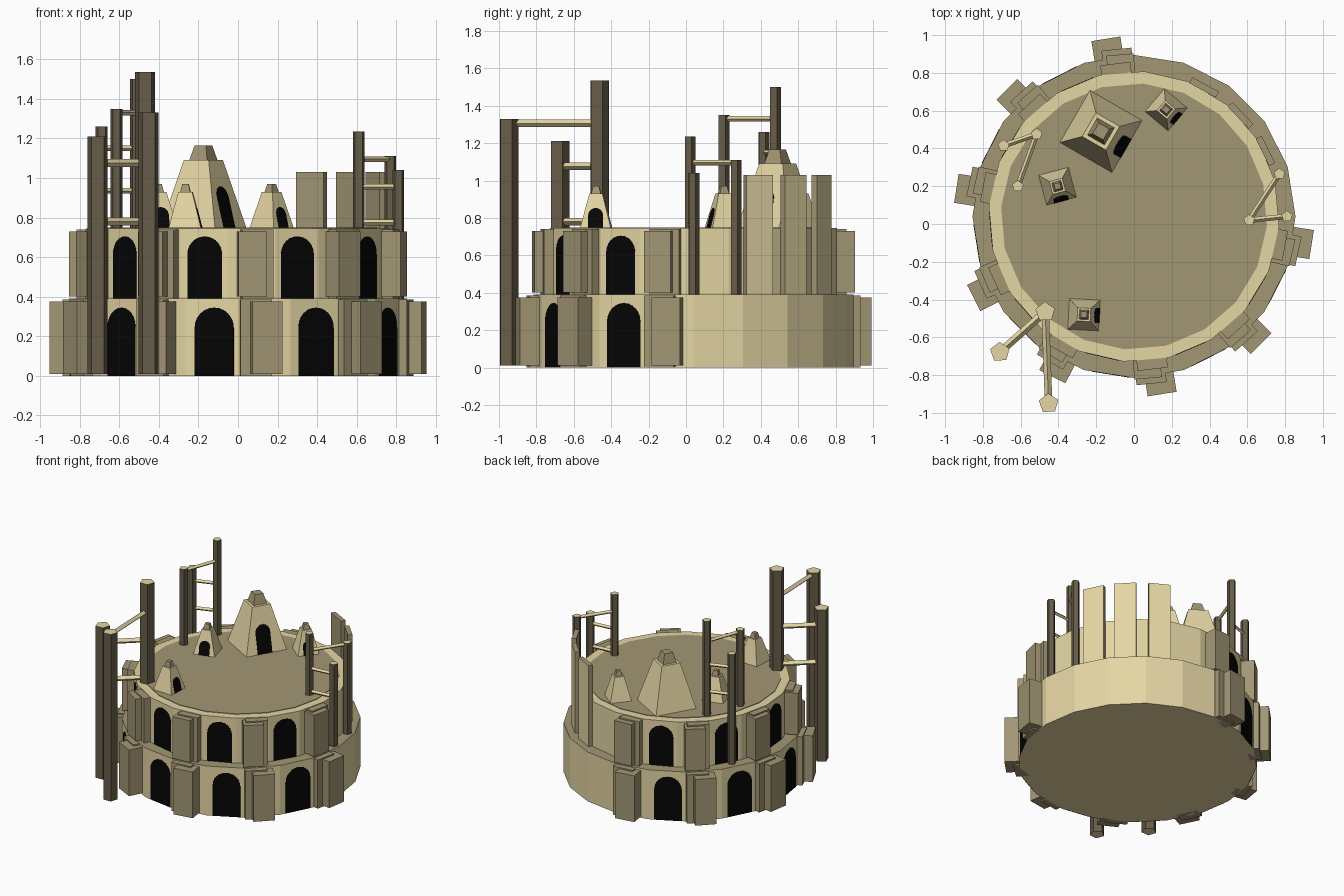
import bpy, bmesh, math
from mathutils import Vector

if "Cube" in bpy.data.objects:
    bpy.data.objects.remove(bpy.data.objects["Cube"])

CY = 0.04            # plan centre of the round building
R1, R2 = 0.855, 0.77 # tier radii
Z1, Z2 = 0.39, 0.745 # tier heights
FLAT = math.cos(math.radians(9))


def mat(name, c):
    m = bpy.data.materials.new(name)
    m.diffuse_color = (*c, 1)
    m.use_nodes = True
    m.node_tree.nodes["Principled BSDF"].inputs["Base Color"].default_value = m.diffuse_color
    return m


LIGHT = mat("pale_sandstone", (0.78, 0.67, 0.37))
STONE = mat("weathered_stone", (0.36, 0.305, 0.175))
WOOD = mat("dark_timber", (0.135, 0.108, 0.066))
BLACK = mat("black_opening", (0.0015, 0.0015, 0.0015))


def finish(name, bm, mats, rule=None):
    bmesh.ops.recalc_face_normals(bm, faces=bm.faces)
    bm.normal_update()
    if rule:
        for f in bm.faces:
            f.material_index = rule(f)
    me = bpy.data.meshes.new(name)
    bm.to_mesh(me)
    bm.free()
    for m in mats:
        me.materials.append(m)
    ob = bpy.data.objects.new(name, me)
    bpy.context.collection.objects.link(ob)
    return ob


def loft(name, rings, mats, rule=None):
    """Closed solid through rings of points with equal counts."""
    bm = bmesh.new()
    vs = [[bm.verts.new(p) for p in r] for r in rings]
    n = len(vs[0])
    for a, b in zip(vs, vs[1:]):
        for i in range(n):
            bm.faces.new((a[i], a[(i + 1) % n], b[(i + 1) % n], b[i]))
    bm.faces.new(vs[0])
    bm.faces.new(vs[-1])
    return finish(name, bm, mats, rule)


def ring(cx, cy, r, z, n, deg=0):
    return [(cx + r * math.cos(math.radians(deg + 360 * i / n)),
             cy + r * math.sin(math.radians(deg + 360 * i / n)), z) for i in range(n)]


def radial(a, r, u, z, cx=0, cy=CY):
    """Point at distance r in direction a, shifted u sideways."""
    c, s = math.cos(math.radians(a)), math.sin(math.radians(a))
    return (cx + r * c - u * s, cy + r * s + u * c, z)


def block(name, a, r0, r1, w, z0, z1, mats, rule=None):
    rings = [[radial(a, r, u, z) for r, u in
              ((r0, -w / 2), (r1, -w / 2), (r1, w / 2), (r0, w / 2))] for z in (z0, z1)]
    return loft(name, rings, mats, rule)


def arch(name, a, w, h, z0, dist, cx=0, cy=CY, shift=0):
    """Thin black arched plate; dist(z) gives the wall distance at height z."""
    prof = [(-w / 2, 0)]
    prof += [(-w / 2 * math.cos(math.pi * i / 12), h - w / 2 + w / 2 * math.sin(math.pi * i / 12))
             for i in range(13)]
    prof += [(w / 2, 0)]
    rings = [[radial(a, dist(z0 + v) + off, u + shift, z0 + v, cx, cy) for u, v in prof]
             for off in (-0.003, 0.002)]
    loft(name, rings, [BLACK])


# Two round tiers, ledge and roof floor
loft("lower_tier", [ring(0, CY, R1, 0, 20), ring(0, CY, R1, Z1, 20)], [LIGHT, STONE],
     lambda f: int(f.normal.z > 0.9))
loft("upper_tier", [ring(0, CY, R2, Z1 - 0.01, 20, 14), ring(0, CY, R2, Z2, 20, 14)], [LIGHT])
loft("roof_floor", [ring(0, CY, 0.705, Z2 - 0.01, 20, 14), ring(0, CY, 0.705, Z2 + 0.004, 20, 14)], [STONE])

# Buttresses on the intact eight bays
for i in range(8):
    a = 99 + 36 * i
    block("lower_buttress", a, 0.80, 0.952, 0.155, 0.01, 0.375, [STONE])
    block("lower_buttress_backing", a - 3, 0.80, 0.89, 0.16, 0, 0.385, [STONE])
    block("upper_buttress", a - 4, 0.72, 0.86, 0.145, 0.40, 0.73, [STONE])
    block("upper_buttress_backing", a - 2, 0.72, 0.815, 0.16, 0.39, 0.74, [STONE])

# Arched openings between buttresses
for i in range(7):
    a = 117 + 36 * i
    arch("lower_arch", a, 0.20, 0.345, 0, lambda z: R1 * FLAT, shift=0.012)
    arch("upper_arch", a - 4, 0.18, 0.315, Z1, lambda z: R2 * FLAT, shift=0.003)

# Broken wall slabs standing at the back right
for a in (26.5, 43.5, 61.5):
    out = Vector(radial(a, 1, 0, 0, 0, 0))
    block("ruined_wall_slab", a, 0.76, 0.795, 0.16, Z1, 1.03, [LIGHT, STONE],
          lambda f, o=out: int(f.normal.dot(o) < 0.5))


# Tapered huts with a cap and a dark doorway
def hut(x, y, side, top, h, cap_h, deg, door_w, door_h, shift=0):
    k = math.sqrt(0.5)
    zb, zt = Z2, Z2 + h
    loft("hut_body", [ring(x, y, side * k, zb, 4, deg + 45), ring(x, y, top * k, zt, 4, deg + 45)], [LIGHT])
    loft("hut_cap", [ring(x, y, top * 0.72 * k, zt, 4, deg + 45),
                     ring(x, y, top * 0.45 * k, zt + cap_h, 4, deg + 45)], [STONE])
    arch("hut_door", deg, door_w, door_h, zb + 0.003,
         lambda z: (side + (top - side) * (z - zb) / h) / 2, x, y, shift)


hut(-0.175, 0.49, 0.32, 0.145, 0.345, 0.075, -30, 0.115, 0.21, -0.012)
hut(0.17, 0.605, 0.16, 0.07, 0.185, 0.04, -40, 0.075, 0.105)
hut(-0.405, 0.20, 0.165, 0.07, 0.185, 0.04, -75, 0.08, 0.105)
hut(-0.265, -0.48, 0.165, 0.07, 0.185, 0.04, -3, 0.08, 0.105)


# Scaffold posts and rungs
def post(x, y, r, z0, z1):
    loft("scaffold_post", [ring(x, y, r, z0, 5, 20), ring(x, y, r, z1, 5, 20)], [WOOD, LIGHT],
         lambda f: int(abs(f.normal.z) > 0.9))


def rung(p, q, z, t):
    a, b = Vector((p[0], p[1], z)), Vector((q[0], q[1], z))
    side = (b - a).normalized().cross(Vector((0, 0, 1))) * t
    up = Vector((0, 0, t))
    loft("scaffold_rung", [[e + side, e + up, e - side, e - up] for e in (a, b)], [LIGHT])


# Each group: tall post, two outer posts (x, y, base, top), radius, rungs (outer index, z), rung size
groups = [
    ([(-0.47, -0.465, 0.74, 1.535), (-0.452, -0.95, 0.01, 1.33), (-0.71, -0.678, 0.01, 1.21)],
     0.054, [(1, 1.305), (2, 1.075), (2, 0.78)], 0.02),
    ([(-0.515, 0.475, 0.74, 1.50), (-0.69, 0.415, 0.39, 1.26), (-0.615, 0.20, 0.74, 1.35)],
     0.032, [(1, 1.15), (1, 0.935), (2, 1.33)], 0.014),
    ([(0.61, 0.02, 0.74, 1.235), (0.77, 0.265, 0.39, 1.11), (0.81, 0.04, 0.39, 1.04)],
     0.031, [(1, 1.095), (2, 0.955), (2, 0.775)], 0.014),
]
for posts, r, rungs, t in groups:
    for x, y, z0, z1 in posts:
        post(x, y, r, z0, z1)
    for k, z in rungs:
        rung(posts[0], posts[k], z, t)
